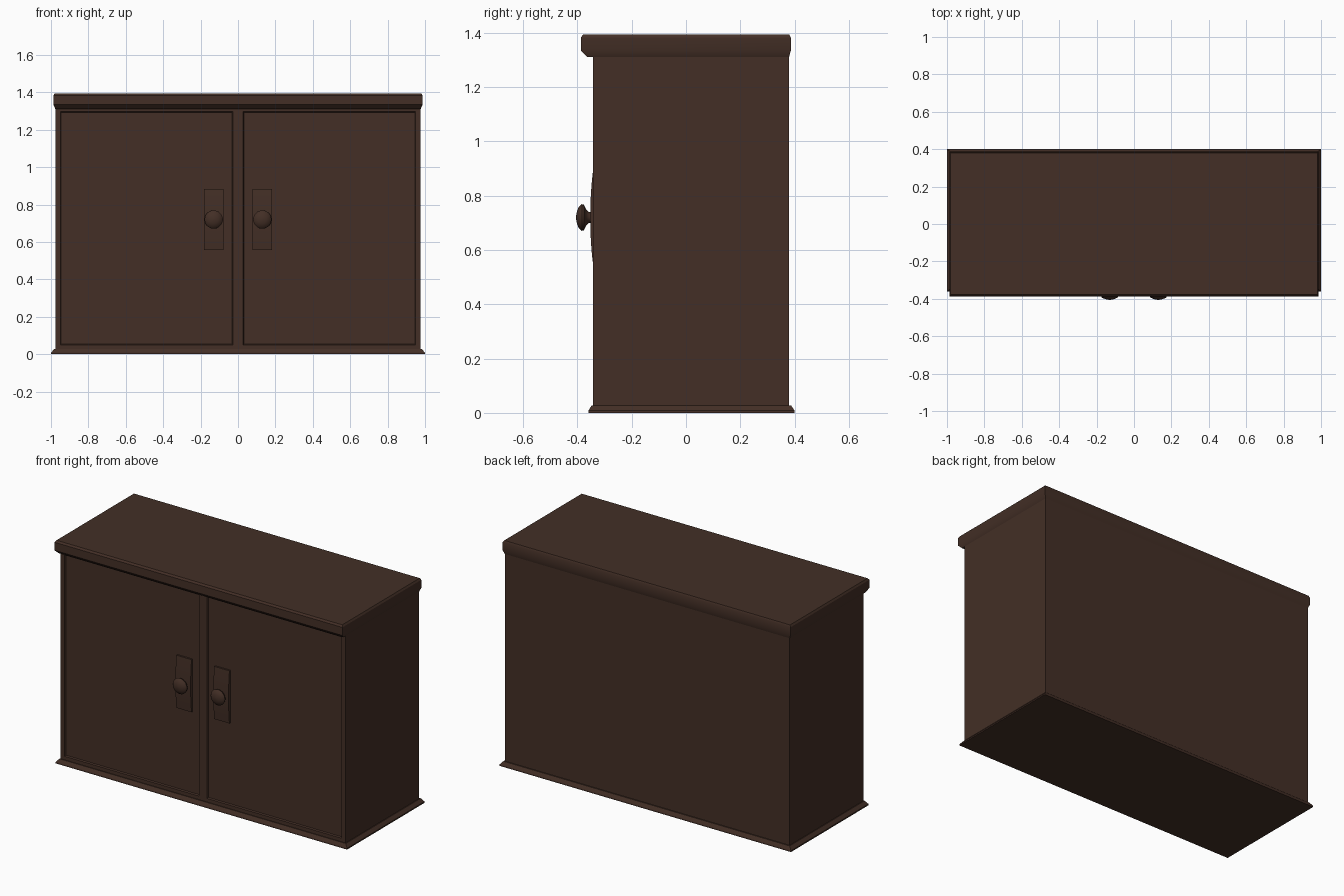
import bpy, bmesh, math
from mathutils import Matrix

cube = bpy.data.objects.get("Cube")
if cube:
    bpy.data.objects.remove(cube, do_unlink=True)

wood = bpy.data.materials.new("dark brown wood")
wood.use_nodes = True
COLOUR = (0.056, 0.028, 0.019, 1)
wood.diffuse_color = COLOUR
bsdf = wood.node_tree.nodes["Principled BSDF"]
bsdf.inputs["Base Color"].default_value = COLOUR
bsdf.inputs["Roughness"].default_value = 0.8


def finish(name, bm, angle=30):
    bmesh.ops.recalc_face_normals(bm, faces=bm.faces)
    mesh = bpy.data.meshes.new(name)
    bm.to_mesh(mesh)
    bm.free()
    mesh.materials.append(wood)
    ob = bpy.data.objects.new(name, mesh)
    bpy.context.collection.objects.link(ob)
    bpy.ops.object.select_all(action="DESELECT")
    ob.select_set(True)
    bpy.context.view_layer.objects.active = ob
    bpy.ops.object.shade_smooth_by_angle(angle=math.radians(angle))
    return ob


def loft(bm, rings):
    """Join rings of equal length into a closed solid."""
    loops = [[bm.verts.new(p) for p in ring] for ring in rings]
    n = len(loops[0])
    for a, b in zip(loops, loops[1:]):
        for i in range(n):
            j = (i + 1) % n
            bm.faces.new((a[i], a[j], b[j], b[i]))
    bm.faces.new(loops[0])
    bm.faces.new(loops[-1])


def slab(name, levels):
    """Stack of rectangles: half width, front y, back y, z."""
    bm = bmesh.new()
    loft(bm, [[(-w, f, z), (w, f, z), (w, b, z), (-w, b, z)]
              for w, f, b, z in levels])
    return finish(name, bm)


# Flared base moulding and overhanging top with eased edges
slab("base_moulding", [(1, -0.36, 0.40, 0), (1, -0.36, 0.40, 0.008),
                       (0.982, -0.347, 0.387, 0.028)])
slab("top_board", [(0.977, -0.365, 0.38, 1.312), (0.987, -0.387, 0.386, 1.334),
                   (0.987, -0.387, 0.386, 1.384), (0.98, -0.378, 0.38, 1.395)])

# Body whose front is divided into a frame with two recessed doors
bm = bmesh.new()
FRONT, BACK = -0.342, 0.38
xs = [-0.977, -0.95, -0.028, 0.028, 0.95, 0.977]
zs = [0.02, 0.05, 1.297, 1.318]
grid = [[bm.verts.new((x, FRONT, z)) for x in xs] for z in zs]
for r in range(len(zs) - 1):
    for c in range(len(xs) - 1):
        bm.faces.new((grid[r][c], grid[r][c + 1], grid[r + 1][c + 1], grid[r + 1][c]))
rim = [e for e in bm.edges if e.is_boundary]
doors = [f for f in bm.faces if f.calc_area() > 0.5]
sides = bmesh.ops.extrude_edge_only(bm, edges=rim)["geom"]
back_verts = [g for g in sides if isinstance(g, bmesh.types.BMVert)]
bmesh.ops.translate(bm, verts=back_verts, vec=(0, BACK - FRONT, 0))
back_edges = [g for g in sides if isinstance(g, bmesh.types.BMEdge)]
bmesh.ops.contextual_create(bm, geom=back_edges)
bmesh.ops.recalc_face_normals(bm, faces=bm.faces)
bmesh.ops.inset_individual(bm, faces=doors, thickness=0.006, depth=-0.009)
finish("cabinet_body", bm)

# Handles: bowed back plate and turned knob on each door
KNOB_Z = 0.72
for side, sx in (("right", -1), ("left", 1)):
    bm = bmesh.new()
    half, steps = 0.163, 8
    arc = [(-half + 2 * half * i / steps) for i in range(steps + 1)]
    outline = [(-0.344 - 0.009 * (1 - (t / half) ** 2), KNOB_Z + t) for t in arc]
    outline += [(-0.33, KNOB_Z + half), (-0.33, KNOB_Z - half)]
    loft(bm, [[(sx * x, y, z) for y, z in outline] for x in (0.078, 0.182)])
    finish(side + "_handle_plate", bm)

    bm = bmesh.new()
    profile = [(0.02, -0.34), (0.02, -0.358), (0.03, -0.368), (0.047, -0.376),
               (0.049, -0.384), (0.04, -0.395), (0.022, -0.402), (0.006, -0.405)]
    seg = 20
    loft(bm, [[(sx * 0.13 + r * math.cos(math.tau * i / seg), y,
                KNOB_Z + r * math.sin(math.tau * i / seg)) for i in range(seg)]
              for r, y in profile])
    finish(side + "_knob", bm, 50)
